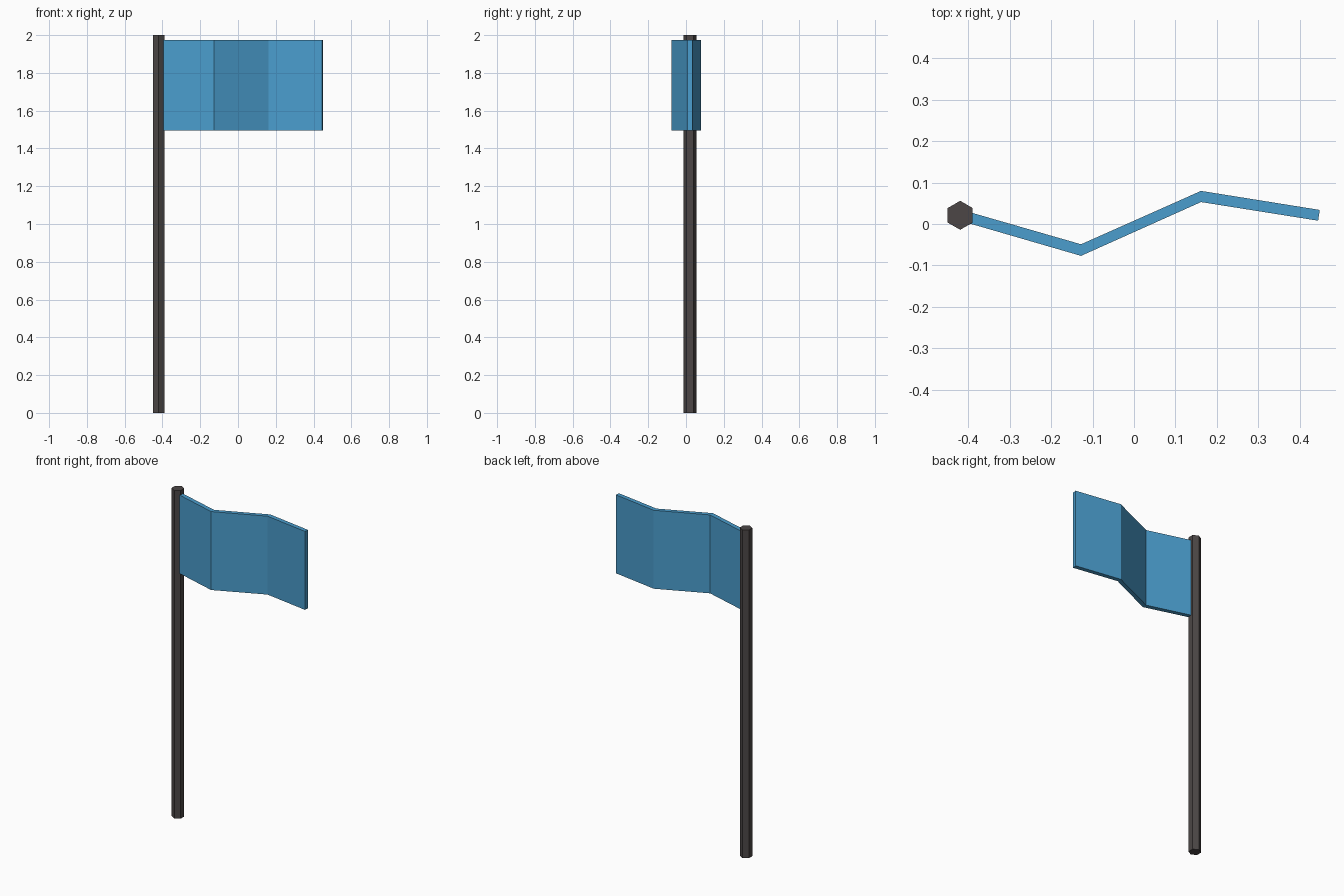
import bpy
import bmesh

cube = bpy.data.objects.get("Cube")
if cube:
    bpy.data.objects.remove(cube, do_unlink=True)


def make_material(name, rgb):
    mat = bpy.data.materials.new(name)
    mat.use_nodes = True
    color = (*rgb, 1.0)
    mat.diffuse_color = color
    mat.node_tree.nodes["Principled BSDF"].inputs["Base Color"].default_value = color
    return mat


def finish(name, bm, mat):
    bmesh.ops.recalc_face_normals(bm, faces=bm.faces)
    mesh = bpy.data.meshes.new(name)
    bm.to_mesh(mesh)
    bm.free()
    mesh.materials.append(mat)
    obj = bpy.data.objects.new(name, mesh)
    bpy.context.collection.objects.link(obj)
    return obj


dark_grey = make_material("dark grey", (0.072, 0.062, 0.061))
sky_blue = make_material("sky blue", (0.069, 0.337, 0.61))

# Six-sided pole with its corners towards front and back
bm = bmesh.new()
bmesh.ops.create_cone(bm, cap_ends=True, segments=6, radius1=0.035, radius2=0.035, depth=2)
pole = finish("pole", bm, dark_grey)
pole.location = (-0.42, 0.021, 1)

# Flag cloth: a folded strip outline raised to full height
back_edge = [(-0.416, 0.034), (-0.128, -0.049), (0.162, 0.080), (0.449, 0.034)]
front_edge = [(-0.424, 0.009), (-0.128, -0.077), (0.162, 0.053), (0.445, 0.008)]
bottom, top = 1.495, 1.973

bm = bmesh.new()
rings = [[bm.verts.new((x, y, z)) for (x, y), z in
          zip((b, b, f, f), (bottom, top, top, bottom))]
         for b, f in zip(back_edge, front_edge)]
for r0, r1 in zip(rings, rings[1:]):
    for i in range(4):
        j = (i + 1) % 4
        bm.faces.new((r0[i], r0[j], r1[j], r1[i]))
bm.faces.new(rings[0])
bm.faces.new(rings[-1])
finish("flag", bm, sky_blue)
